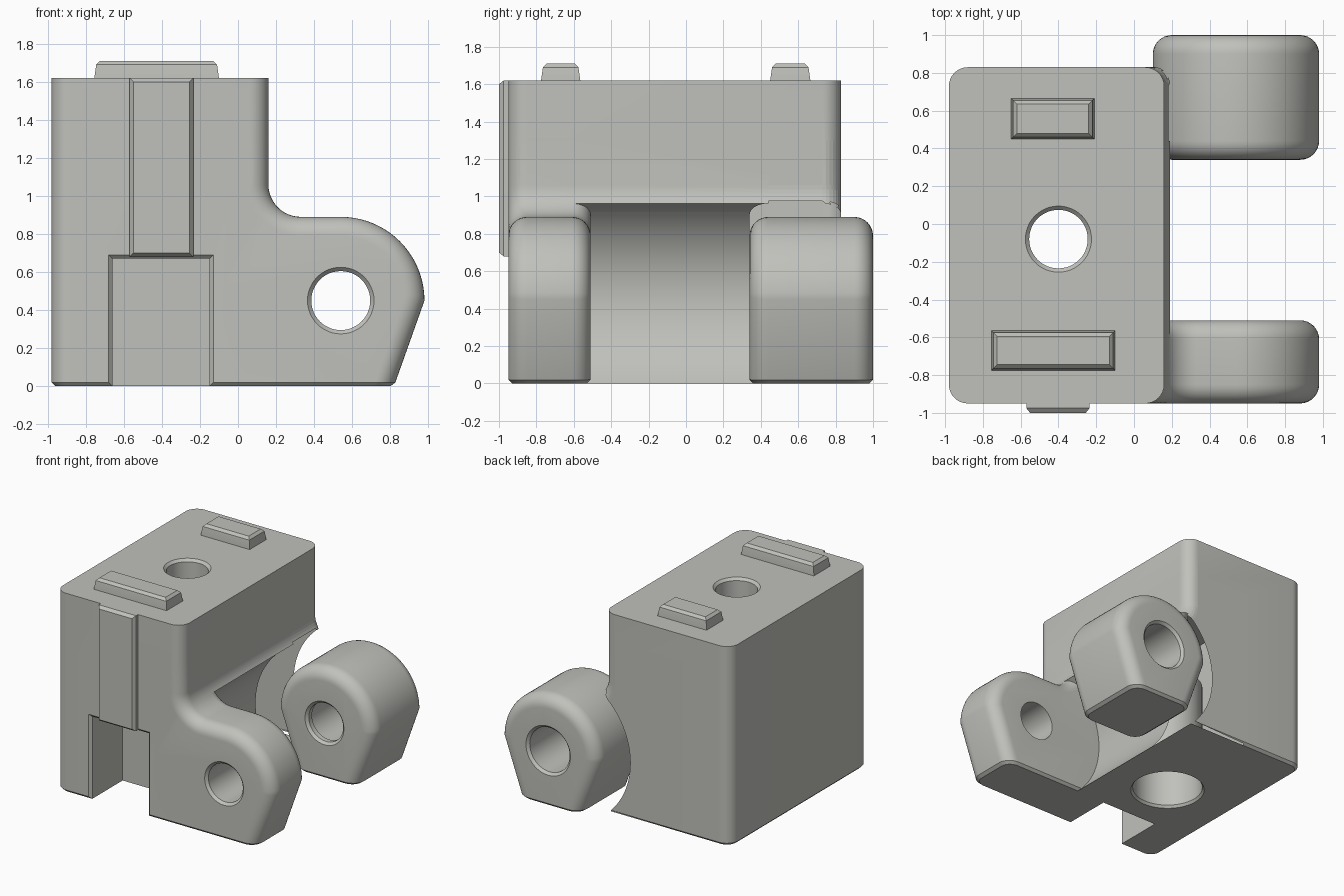
import bpy, bmesh, math

if "Cube" in bpy.data.objects:
    bpy.data.objects.remove(bpy.data.objects["Cube"])

grey = bpy.data.materials.new("warm grey")
grey.diffuse_color = (0.53, 0.53, 0.50, 1)
grey.use_nodes = True
grey.node_tree.nodes["Principled BSDF"].inputs["Base Color"].default_value = grey.diffuse_color
PIN = (0.54, 0.45)  # x, z of the pin axis


def to_object(bm, name):
    bmesh.ops.recalc_face_normals(bm, faces=bm.faces)
    me = bpy.data.meshes.new(name)
    bm.to_mesh(me)
    bm.free()
    me.materials.append(grey)
    ob = bpy.data.objects.new(name, me)
    bpy.context.collection.objects.link(ob)
    return ob


def loft(name, rings):
    """Closed solid through rings with equal point counts."""
    bm = bmesh.new()
    rows = [[bm.verts.new(p) for p in r] for r in rings]
    n = len(rows[0])
    for a, b in zip(rows, rows[1:]):
        for i in range(n):
            bm.faces.new((a[i], a[(i + 1) % n], b[(i + 1) % n], b[i]))
    bm.faces.new(rows[0])
    bm.faces.new(rows[-1])
    return to_object(bm, name)


def arc(cx, cz, r, a0, a1, n=20):
    return [(cx + r * math.cos(math.radians(a0 + (a1 - a0) * i / n)),
             cz + r * math.sin(math.radians(a0 + (a1 - a0) * i / n))) for i in range(n + 1)]


def slab(name, profile, y0, y1, r=0.1):
    """Side profile extruded along y: rounded ends, flat top, chamfered base."""
    bm = bmesh.new()
    top = max(z for x, z in profile)
    f = bm.faces.new([bm.verts.new((x, y0, z)) for x, z in profile])
    ext = bmesh.ops.extrude_face_region(bm, geom=[f])
    for v in ext["geom"]:
        if isinstance(v, bmesh.types.BMVert):
            v.co.y = y1
    bmesh.ops.recalc_face_normals(bm, faces=bm.faces)

    def level(e, z):
        return all(abs(v.co.z - z) < 1e-4 for v in e.verts)
    flat_top = top > 1
    ends = [e for e in bm.edges if abs(e.verts[0].co.y - e.verts[1].co.y) < 1e-5
            and not level(e, 0) and not (flat_top and level(e, top))]
    bmesh.ops.bevel(bm, geom=ends, offset=r, segments=8, profile=0.5, affect='EDGES')
    base = [e for e in bm.edges if level(e, 0)]
    bmesh.ops.bevel(bm, geom=base, offset=0.02, segments=1, affect='EDGES')
    return to_object(bm, name)


def pin_tool(name, sections, n=48):
    """Turned cutter along y; sections are (y, radius)."""
    return loft(name, [[(PIN[0] + r * math.cos(t), y, PIN[1] + r * math.sin(t))
                        for t in (2 * math.pi * i / n for i in range(n))] for y, r in sections])


def combine(ob, tool, op):
    m = ob.modifiers.new("combine", 'BOOLEAN')
    m.operation, m.object, m.solver = op, tool, 'EXACT'
    bpy.context.view_layer.objects.active = ob
    bpy.ops.object.modifier_apply(modifier=m.name)
    bpy.data.objects.remove(tool)


def body_profile(left, top):
    return ([(left, 0), (0.82, 0)] + arc(*PIN, 0.44, 0, 90)
            + arc(0.33, 1.06, 0.17, 270, 180, 12) + [(0.16, top), (left, top)])


# Main block with the cylindrical recess behind the lugs
bracket = slab("bracket", body_profile(-0.98, 1.62), -0.95, 0.83)
combine(bracket, pin_tool("recess", [(-1.2, 0.62), (1.2, 0.62)], 96), 'DIFFERENCE')

# Lugs: two flow into the block, the rear one also stands proud of the back
combine(bracket, slab("front_lug", body_profile(-0.5, 1.3), -0.95, -0.51), 'UNION')
combine(bracket, slab("rear_blend", body_profile(-0.5, 1.3), 0.34, 0.83), 'UNION')
rear = [(0.26, 0), (0.82, 0)] + arc(*PIN, 0.44, 0, 180, 40)
combine(bracket, slab("rear_lug", rear, 0.34, 1.0), 'UNION')

# Pin holes with chamfered mouths
combine(bracket, pin_tool("front_pin_hole", [(-0.97, 0.195), (-0.93, 0.155), (-0.3, 0.155)]), 'DIFFERENCE')
combine(bracket, pin_tool("rear_pin_hole", [(0.32, 0.195), (0.36, 0.155), (0.4, 0.155), (0.4005, 0.18),
                                            (0.98, 0.18), (1.02, 0.22)]), 'DIFFERENCE')

# Vertical bolt hole with a wide counterbore from below
bolt = [(-0.02, 0.295), (0.02, 0.265), (0.9, 0.265), (0.9005, 0.155), (1.60, 0.155), (1.64, 0.195)]
combine(bracket, loft("bolt_hole", [[(-0.40 + r * math.cos(t), -0.08 + r * math.sin(t), z)
                                     for t in (2 * math.pi * i / 48 for i in range(48))]
                                    for z, r in bolt]), 'DIFFERENCE')

# Notch in the lower front, flared at its mouth
combine(bracket, loft("notch", [[(-0.66 - d, y, -0.1), (-0.15 + d, y, -0.1),
                                 (-0.15 + d, y, 0.67 + d), (-0.66 - d, y, 0.67 + d)]
                                for y, d in ((-0.97, 0.04), (-0.93, 0), (-0.54, 0))]), 'DIFFERENCE')


def rect(x0, x1, y0, y1, z, d):
    return [(x0 + d, y0 + d, z), (x1 - d, y0 + d, z), (x1 - d, y1 - d, z), (x0 + d, y1 - d, z)]


# Locating tabs on top
parts = [bracket]
for name, box in (("front_tab", (-0.755, -0.10, -0.775, -0.565)), ("rear_tab", (-0.65, -0.21, 0.45, 0.665))):
    parts.append(loft(name, [rect(*box, z, d) for z, d in ((1.60, 0), (1.62, 0), (1.69, 0.01), (1.71, 0.03))]))

# Guide rib up the front face
parts.append(loft("guide_rib", [[(-0.57 + d, y, 0.68 + d), (-0.235 - d, y, 0.68 + d),
                                 (-0.235 - d, y, 1.62 - d), (-0.57 + d, y, 1.62 - d)]
                                for y, d in ((-0.90, 0), (-0.975, 0), (-1.0, 0.02))]))

for ob in parts:
    bpy.ops.object.select_all(action='DESELECT')
    ob.select_set(True)
    bpy.context.view_layer.objects.active = ob
    bpy.ops.object.shade_smooth_by_angle(angle=math.radians(25))
